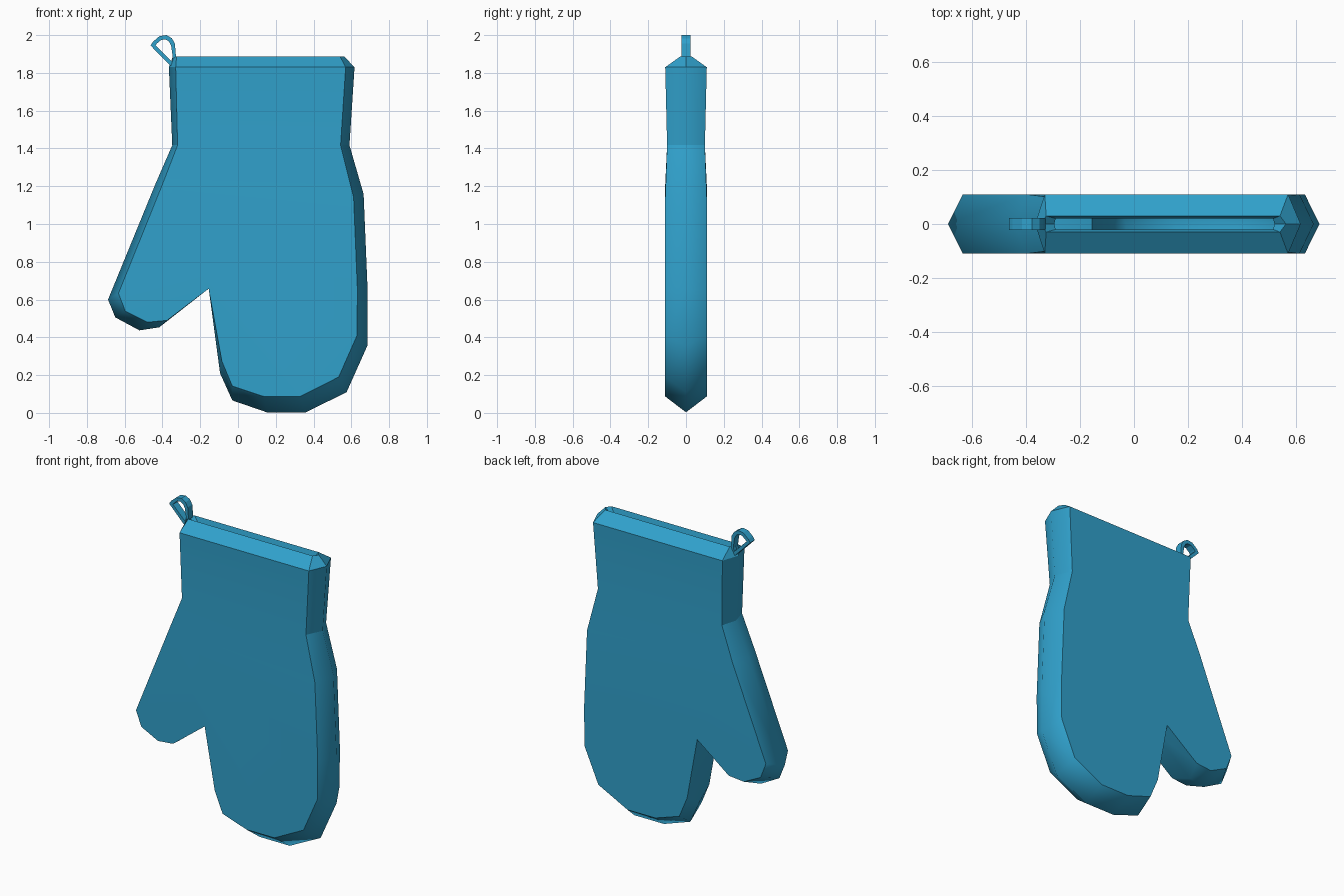
import bpy, bmesh

blue = bpy.data.materials.new("mitt blue")
blue.diffuse_color = (0.03, 0.355, 0.60, 1)


def finish(name, bm):
    bmesh.ops.recalc_face_normals(bm, faces=bm.faces[:])
    mesh = bpy.data.meshes.new(name)
    bm.to_mesh(mesh)
    bm.free()
    mesh.materials.append(blue)
    obj = bpy.data.objects.new(name, mesh)
    bpy.context.collection.objects.link(obj)
    return obj


# Mitt outline, cuff right -> fingertips -> thumb -> cuff left:
# seam x, seam z, panel x, panel z, panel half depth
OUTLINE = [
    (0.617, 1.83, 0.57, 1.83, 0.11), (0.59, 1.417, 0.543, 1.417, 0.10),
    (0.665, 1.158, 0.612, 1.14, 0.11), (0.686, 0.655, 0.632, 0.655, 0.11),
    (0.686, 0.358, 0.63, 0.41, 0.11), (0.575, 0.11, 0.533, 0.19, 0.11),
    (0.36, 0.003, 0.33, 0.087, 0.11), (0.153, 0.003, 0.137, 0.087, 0.11),
    (-0.03, 0.066, -0.03, 0.142, 0.11), (-0.095, 0.21, -0.085, 0.273, 0.11),
    (-0.155, 0.658, -0.155, 0.658, 0.11), (-0.417, 0.453, -0.375, 0.49, 0.11),
    (-0.522, 0.437, -0.48, 0.48, 0.11), (-0.65, 0.506, -0.596, 0.538, 0.11),
    (-0.688, 0.60, -0.633, 0.633, 0.11), (-0.438, 1.21, -0.40, 1.21, 0.11),
    (-0.348, 1.417, -0.32, 1.417, 0.10), (-0.366, 1.83, -0.33, 1.83, 0.11),
]
CROTCH, WAIST = 10, (1, 16)

bm = bmesh.new()
seam = [bm.verts.new((x, 0, z)) for x, z, *_ in OUTLINE]
panels = [[bm.verts.new((x, s * d, z)) for _, _, x, z, d in OUTLINE] for s in (-1, 1)]
sharp = []
for p in panels:
    # flat hand panel in three pieces: cuff, wrist, hand
    bm.faces.new((p[0], p[1], p[16], p[17]))
    bm.faces.new((p[1], p[2], p[15], p[16]))
    bm.faces.new(p[2:16])
    # bevelled sides running in to the seam
    for i in range(len(seam) - 1):
        bm.faces.new((seam[i], seam[i + 1], p[i + 1], p[i]))
        sharp.append((p[i], p[i + 1]))
    sharp += [(seam[i], p[i]) for i in (CROTCH, *WAIST)]

# Bevelled cuff rim, then a short lip turned into the open mouth
f, b = panels
ring = [seam[0], f[0], f[-1], seam[-1], b[-1], b[0]]
for right, cr, cl, left, half, z in ((0.562, 0.54, -0.325, -0.345, 0.03, 1.887),
                                     (0.52, 0.515, -0.29, -0.295, 0.02, 1.85)):
    new = [bm.verts.new(c) for c in (
        (right, 0, z), (cr, -half, z), (cl, -half, z),
        (left, 0, z), (cl, half, z), (cr, half, z))]
    for i in range(6):
        j = (i + 1) % 6
        bm.faces.new((ring[i], ring[j], new[j], new[i]))
        sharp += [(ring[i], ring[j]), (ring[i], new[i])]
    ring = new

for face in bm.faces:
    face.smooth = True
for a, c in sharp:
    edge = bm.edges.get((a, c))
    if edge:
        edge.smooth = False
finish("oven_mitt", bm)

# Hanging loop: a flat strap bent into a closed ring
OUTER = [(-0.355, 1.835), (-0.463, 1.945), (-0.45, 1.965), (-0.415, 1.995),
         (-0.378, 2.0), (-0.35, 1.983), (-0.334, 1.955), (-0.328, 1.88)]
INNER = [(-0.352, 1.862), (-0.437, 1.946), (-0.43, 1.955), (-0.406, 1.975),
         (-0.383, 1.977), (-0.366, 1.967), (-0.354, 1.945), (-0.345, 1.882)]
bm = bmesh.new()
rows = [[bm.verts.new((x, y, z)) for x, z in pts]
        for pts, y in ((OUTER, -0.023), (OUTER, 0.023), (INNER, 0.023), (INNER, -0.023))]
for k in range(4):
    for i in range(8):
        a, c, j = rows[k], rows[(k + 1) % 4], (i + 1) % 8
        bm.faces.new((a[i], a[j], c[j], c[i]))
finish("hanging_loop", bm)
